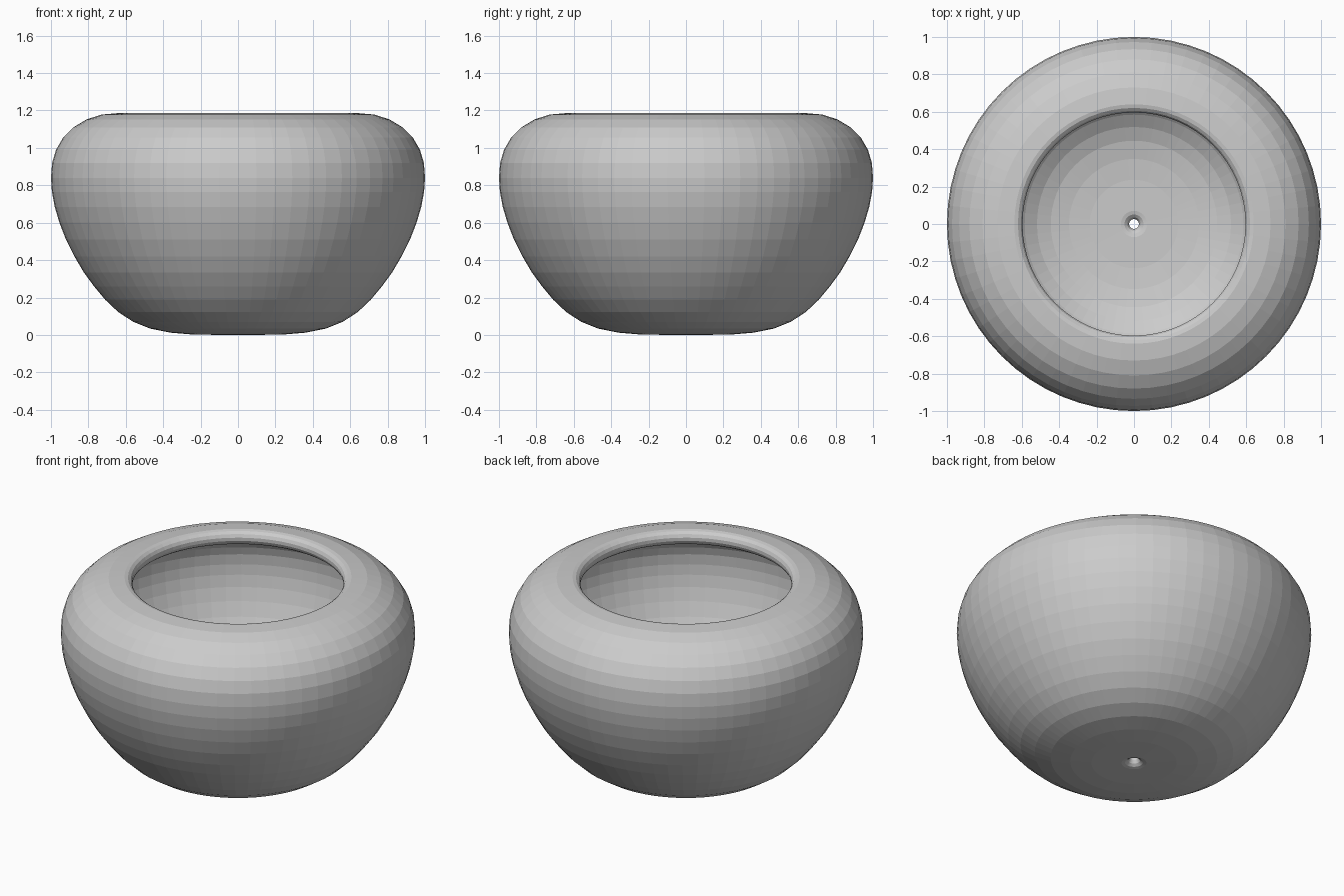
import bpy, bmesh, math
from mathutils import Vector

if "Cube" in bpy.data.objects:
    bpy.data.objects.remove(bpy.data.objects["Cube"])

SEGMENTS = 64
WALL = 0.09

# Outer wall, from the drain hole out and up to the rim (radius, height)
outer = [Vector(p) for p in [
    (0.07, 0.0), (0.24, 0.002), (0.36, 0.012), (0.47, 0.034), (0.56, 0.07),
    (0.64, 0.122), (0.71, 0.188), (0.77, 0.26), (0.825, 0.335),
    (0.875, 0.42), (0.92, 0.51), (0.955, 0.60), (0.98, 0.685),
    (0.995, 0.765), (1.0, 0.84), (0.994, 0.92), (0.973, 0.99),
    (0.935, 1.055), (0.88, 1.11), (0.81, 1.152), (0.73, 1.178), (0.64, 1.186)]]


def inward(i):
    """Unit normal of the outer wall pointing into the bowl."""
    if i == 0:
        return Vector((0, 1))
    if i == len(outer) - 1:
        return Vector((0, -1))
    t = (outer[i + 1] - outer[i - 1]).normalized()
    return Vector((-t.y, t.x))


def round_end(a, b, steps=7):
    """Half circle from a to b, bulging towards the axis."""
    c, r = (a + b) / 2, (b - a).length / 2
    s = 1 if a.y > b.y else -1
    angles = [math.pi * k / steps for k in range(1, steps)]
    return [c + Vector((-r * math.sin(t), s * r * math.cos(t))) for t in angles]


inner = [p + inward(i) * WALL for i, p in enumerate(outer)]
profile = (outer + round_end(outer[-1], inner[-1])
           + inner[::-1] + round_end(inner[0], outer[0]))

# Revolve the closed wall section
bm = bmesh.new()
rings = []
for k in range(SEGMENTS):
    a = 2 * math.pi * k / SEGMENTS
    rings.append([bm.verts.new((p.x * math.cos(a), p.x * math.sin(a), p.y))
                  for p in profile])
n = len(profile)
for k in range(SEGMENTS):
    r0, r1 = rings[k], rings[(k + 1) % SEGMENTS]
    for j in range(n):
        bm.faces.new((r0[j], r1[j], r1[(j + 1) % n], r0[(j + 1) % n]))
bmesh.ops.recalc_face_normals(bm, faces=bm.faces)

mesh = bpy.data.meshes.new("bowl")
bm.to_mesh(mesh)
bm.free()
grey = bpy.data.materials.new("light grey")
grey.diffuse_color = (0.6, 0.6, 0.6, 1)
grey.use_nodes = True
grey.node_tree.nodes["Principled BSDF"].inputs["Base Color"].default_value = grey.diffuse_color
mesh.materials.append(grey)
bowl = bpy.data.objects.new("bowl", mesh)
bpy.context.collection.objects.link(bowl)
